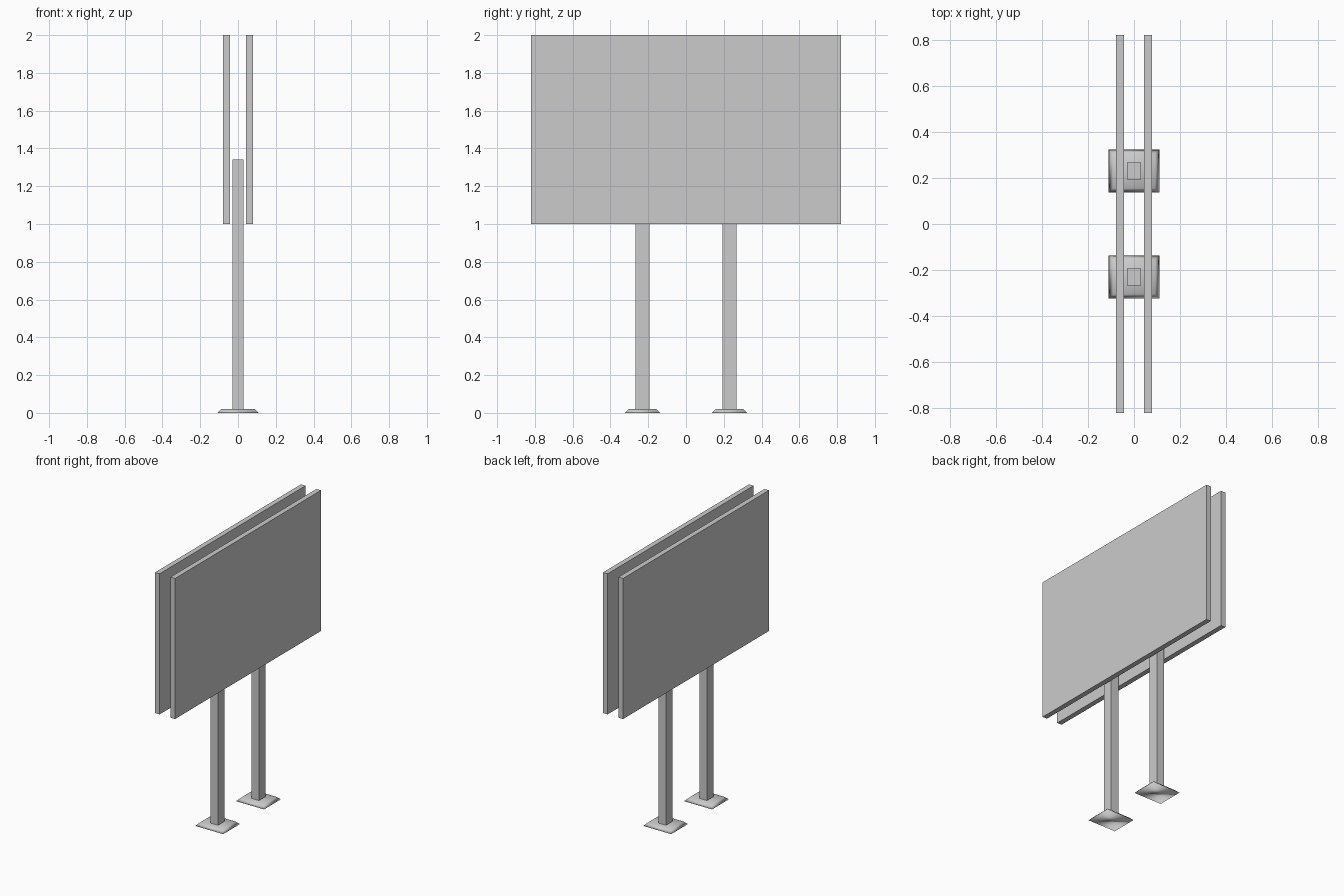
import bpy
import bmesh

cube = bpy.data.objects.get("Cube")
if cube:
    bpy.data.objects.remove(cube, do_unlink=True)

# One plain grey for everything
grey = bpy.data.materials.new("plain_grey")
grey.use_nodes = True
colour = (0.6, 0.6, 0.6, 1)
grey.diffuse_color = colour
grey.node_tree.nodes["Principled BSDF"].inputs["Base Color"].default_value = colour


def block(name, low, high, inset=0, smooth=False):
    """Box between two corners; its top can be drawn in to make a sloped plate."""
    bm = bmesh.new()
    bmesh.ops.create_cube(bm, size=1)
    for v in bm.verts:
        top = v.co.z > 0
        for i in range(3):
            sign = 1 if v.co[i] > 0 else -1
            v.co[i] = high[i] if sign > 0 else low[i]
            if top and i < 2:
                v.co[i] -= sign * inset
    for f in bm.faces:
        f.smooth = smooth
    mesh = bpy.data.meshes.new(name)
    bm.to_mesh(mesh)
    bm.free()
    mesh.materials.append(grey)
    obj = bpy.data.objects.new(name, mesh)
    bpy.context.collection.objects.link(obj)
    return obj


# Two upright display panels, one on each side of the posts
for side, x in (("left", 0.061), ("right", -0.061)):
    block(side + "_panel", (x - 0.018, -0.82, 1.0), (x + 0.018, 0.82, 2.0))

# Posts on sloped, softly shaded foot plates
for end, y in (("front", -0.23), ("back", 0.23)):
    block(end + "_post", (-0.03, y - 0.037, 0.01), (0.03, y + 0.037, 1.342))
    block(end + "_foot_plate", (-0.11, y - 0.094, 0), (0.11, y + 0.094, 0.02),
          inset=0.02, smooth=True)
